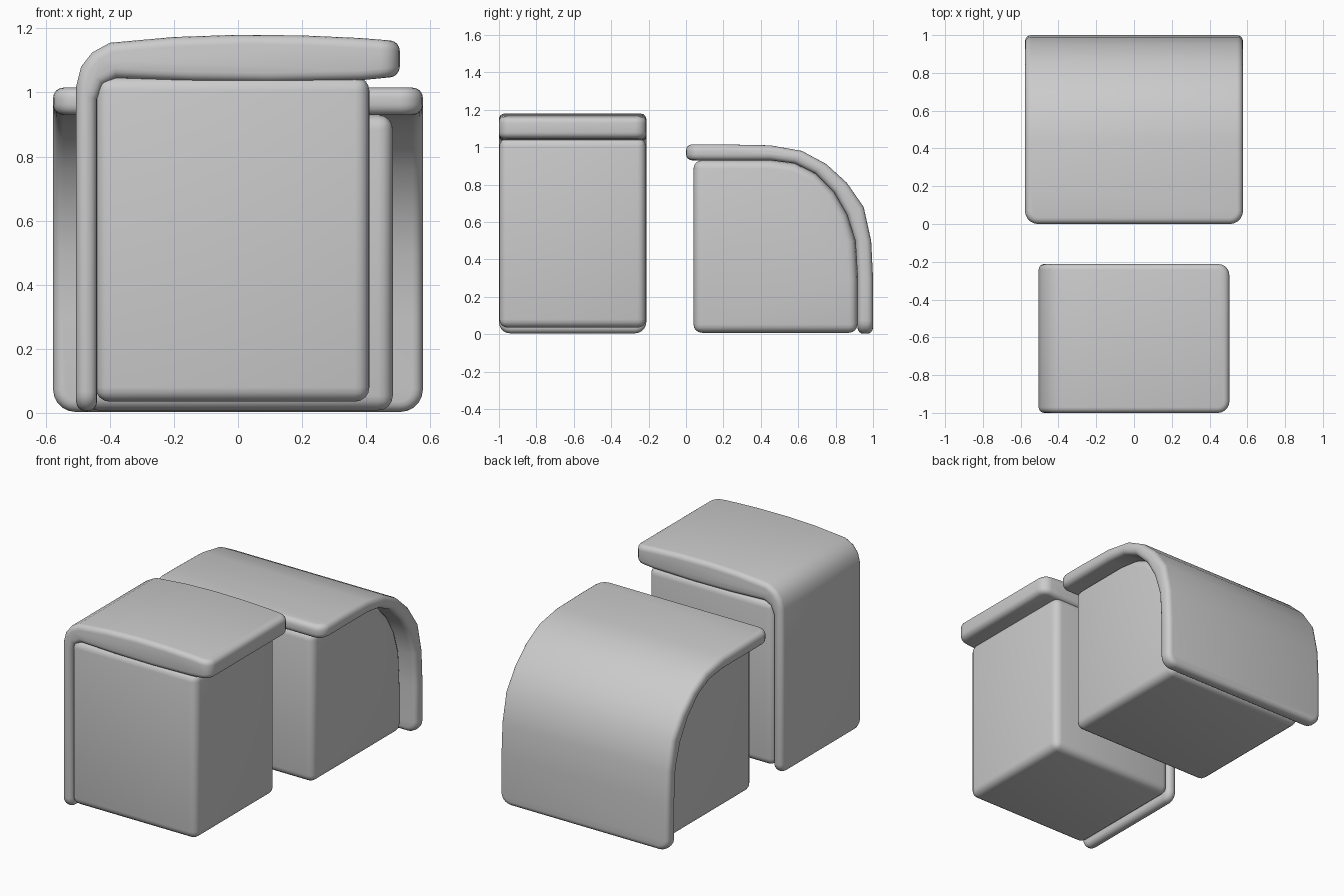
import bpy, bmesh, math

if "Cube" in bpy.data.objects:
    bpy.data.objects.remove(bpy.data.objects["Cube"])


def prism(name, profile, axis, lo, hi, bevel, corners=(), radius=0.0):
    """Extrude a profile along an axis, round its end corners, soften all rims."""
    bm = bmesh.new()

    def ring(d):
        return [bm.verts.new((d, a, z) if axis == 'X' else (a, d, z)) for a, z in profile]

    r1, r2 = ring(lo), ring(hi)
    n = len(profile)
    bm.faces.new(r1)
    bm.faces.new(r2[::-1])
    for i in range(n):
        j = (i + 1) % n
        bm.faces.new((r1[i], r2[i], r2[j], r1[j]))
    bmesh.ops.recalc_face_normals(bm, faces=bm.faces)
    if corners:
        ends = [bm.edges.get((r[i], r[(i + 1) % n])) for r in (r1, r2) for i in corners]
        bmesh.ops.bevel(bm, geom=ends, offset=radius, segments=5, profile=0.5,
                        affect='EDGES', clamp_overlap=False)
    bm.normal_update()
    rims = [e for e in bm.edges if e.calc_face_angle(0) > math.radians(48)]
    bmesh.ops.bevel(bm, geom=rims, offset=bevel, segments=4, profile=0.5,
                    affect='EDGES', clamp_overlap=False)
    bmesh.ops.recalc_face_normals(bm, faces=bm.faces)
    mesh = bpy.data.meshes.new(name)
    bm.to_mesh(mesh)
    bm.free()
    obj = bpy.data.objects.new(name, mesh)
    bpy.context.collection.objects.link(obj)
    bpy.ops.object.select_all(action='DESELECT')
    obj.select_set(True)
    bpy.context.view_layer.objects.active = obj
    bpy.ops.object.shade_smooth_by_angle(angle=math.radians(40))
    return obj


def shell(name, outer, inner, axis, lo, hi, bevel, radius):
    """Bent slab between an outer and an inner line, with rounded ends."""
    n = len(outer) + len(inner)
    return prism(name, outer + inner, axis, lo, hi, bevel, (len(outer) - 1, n - 1), radius)


# Front cabinet: plain soft block
prism("front_body", [(-0.445, 0.035), (0.41, 0.035), (0.41, 1.05), (-0.445, 1.05)],
      'Y', -0.998, -0.215, 0.045)

# Front cabinet: side panel that bends over into the overhanging top
shell("front_cover",
      [(-0.505, 0.005), (-0.505, 1.02), (-0.49, 1.08), (-0.455, 1.125), (-0.40, 1.155),
       (-0.2, 1.173), (0, 1.18), (0.2, 1.178), (0.38, 1.17), (0.505, 1.16)],
      [(0.505, 1.05), (0.38, 1.038), (0.1, 1.032), (-0.15, 1.035), (-0.38, 1.045),
       (-0.42, 1.025), (-0.44, 0.98), (-0.44, 0.005)],
      'Y', -1.0, -0.212, 0.03, 0.06)

# Rear cabinet: block with a curved upper back, shared line with its cover
curve = [(0.917, 0.3), (0.905, 0.5), (0.86, 0.64), (0.79, 0.76), (0.69, 0.86),
         (0.58, 0.913), (0.45, 0.93)]
prism("rear_body", [(0.04, 0.008), (0.917, 0.008)] + curve + [(0.04, 0.93)],
      'X', -0.483, 0.483, 0.045)

# Rear cabinet: wide curved cover over the top and down the back
shell("rear_cover",
      [(0, 1.015), (0.2, 1.015), (0.45, 1.01), (0.62, 0.98), (0.75, 0.91), (0.86, 0.81),
       (0.95, 0.68), (0.99, 0.5), (1.0, 0.3), (1.0, 0.003)],
      [(0.917, 0.003)] + curve + [(0, 0.93)],
      'X', -0.577, 0.577, 0.032, 0.07)
